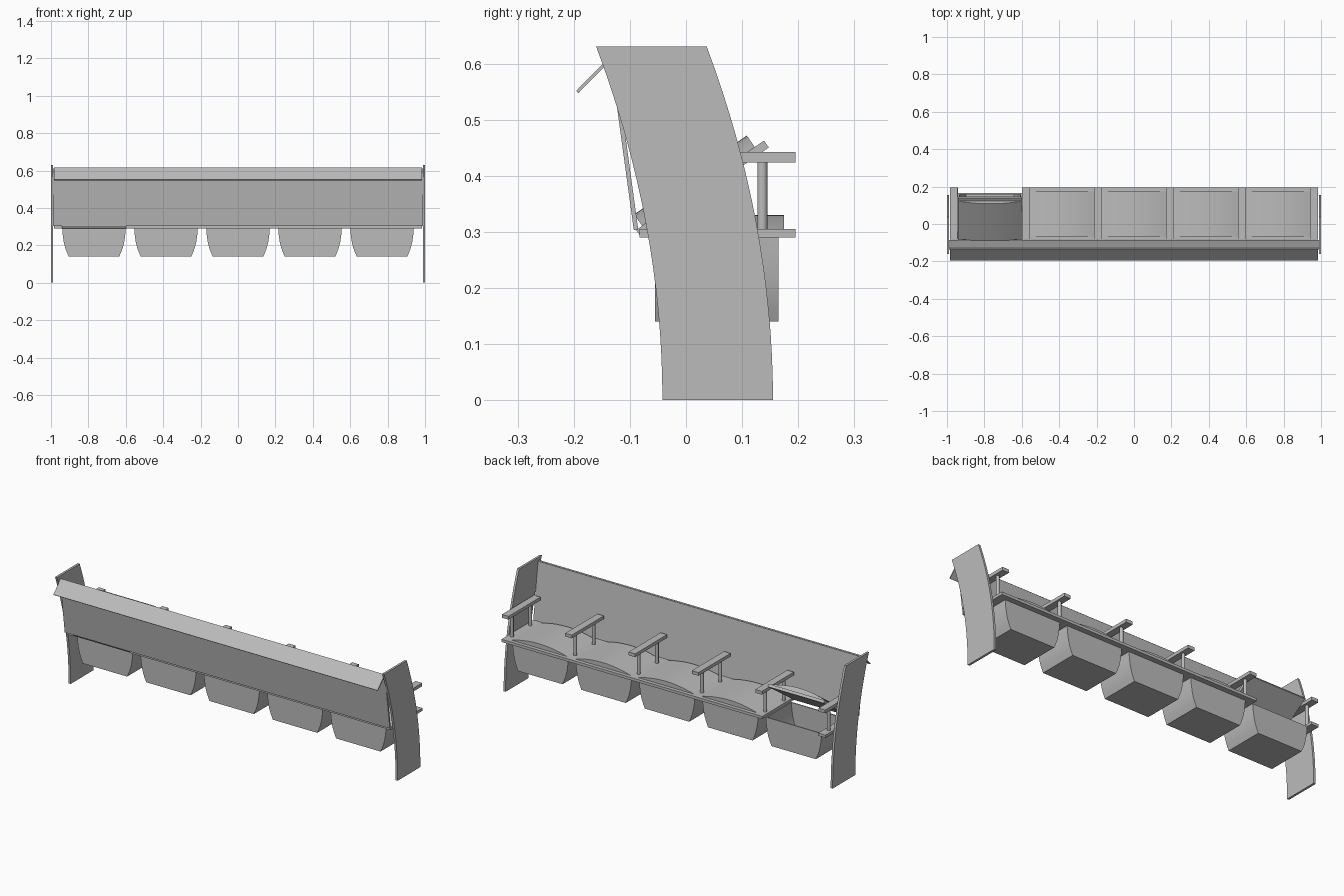
import bpy, bmesh, math
from mathutils import Matrix, Vector

if "Cube" in bpy.data.objects:
    bpy.data.objects.remove(bpy.data.objects["Cube"], do_unlink=True)

grey = bpy.data.materials.new("plain grey")
grey.use_nodes = True
COLOUR = (0.5, 0.5, 0.5, 1)
grey.diffuse_color = COLOUR
grey.node_tree.nodes["Principled BSDF"].inputs["Base Color"].default_value = COLOUR


def finish(name, bm, smooth=False):
    bmesh.ops.recalc_face_normals(bm, faces=bm.faces)
    mesh = bpy.data.meshes.new(name)
    bm.to_mesh(mesh)
    bm.free()
    ob = bpy.data.objects.new(name, mesh)
    bpy.context.collection.objects.link(ob)
    mesh.materials.append(grey)
    if smooth:
        bpy.ops.object.select_all(action='DESELECT')
        ob.select_set(True)
        bpy.context.view_layer.objects.active = ob
        bpy.ops.object.shade_smooth_by_angle(angle=math.radians(30))
    return ob


def prism(name, outline, axis, start, end, smooth=False):
    """Extrude a 2D outline along x (outline in y,z) or along y (outline in x,z)."""
    bm = bmesh.new()
    place = (lambda a, b: (start, a, b)) if axis == 'x' else (lambda a, b: (a, start, b))
    face = bm.faces.new([bm.verts.new(place(a, b)) for a, b in outline])
    ext = bmesh.ops.extrude_face_region(bm, geom=[face])
    d = end - start
    shift = Vector((d, 0, 0)) if axis == 'x' else Vector((0, d, 0))
    bmesh.ops.translate(bm, vec=shift, verts=[v for v in ext["geom"] if isinstance(v, bmesh.types.BMVert)])
    return finish(name, bm, smooth)


def box(name, x0, x1, y0, y1, z0, z1):
    return prism(name, [(y0, z0), (y1, z0), (y1, z1), (y0, z1)], 'x', x0, x1)


# main dimensions
PITCH = 0.385
LID_HALF = 0.17
FRONT, BACK = -0.083, 0.195
SEAT_LOW, SEAT_TOP = 0.29, 0.305
HEIGHT = 0.63

# curved end panels
levels = [HEIGHT * i / 16 for i in range(17)]
lean = lambda z: -0.118 * (z / HEIGHT) ** 2
outline = [(-0.042 + lean(z), z) for z in levels] + [(0.155 + lean(z), z) for z in reversed(levels)]
for side, label in ((1, "left"), (-1, "right")):
    prism(label + "_end_panel", outline, 'x', side * 0.988, side * 1.0, True)

# leaning backboard and the sloping visor above it
prism("backboard", [(-0.093, 0.303), (-0.085, 0.303), (-0.127, 0.61), (-0.135, 0.61)], 'x', -0.988, 0.988)
prism("visor", [(-0.196, 0.551), (-0.192, 0.547), (-0.129, 0.611), (-0.133, 0.615)], 'x', -0.985, 0.985)


# open-topped bin with curved sides
def bin_under_seat(name, cx):
    side = [(0.135, 0.14), (0.146, 0.165), (0.155, 0.19), (0.162, 0.22), (0.167, 0.255), (0.17, SEAT_LOW)]
    wall = 0.006
    outer = [(cx - w, z) for w, z in reversed(side)] + [(cx + w, z) for w, z in side]
    inner = [(cx + w - wall, max(z, 0.14 + wall)) for w, z in reversed(side)]
    inner += [(cx - w + wall, max(z, 0.14 + wall)) for w, z in side]
    y0, y1 = -0.055, 0.165
    prism(name + "_shell", outer + inner, 'y', y0, y1, True)
    for label, a, b in (("front", y0, y0 + wall), ("back", y1 - wall, y1)):
        prism(name + "_" + label + "_wall", outer, 'y', a, b, True)


# seat lid: flat board with a shallow arched pad on top
def lid(name, cx, angle):
    steps = 16
    arch = [(cx + LID_HALF * math.cos(math.pi * i / steps),
             SEAT_TOP + 0.025 * math.sin(math.pi * i / steps) ** 2) for i in range(steps + 1)]
    parts = [box(name + "_board", cx - LID_HALF, cx + LID_HALF, FRONT, BACK, SEAT_LOW, SEAT_TOP),
             prism(name + "_pad", arch, 'y', -0.07, 0.175, True)]
    hinge = Vector((0, FRONT, SEAT_LOW + 0.005))
    turn = Matrix.Translation(hinge) @ Matrix.Rotation(angle, 4, 'X') @ Matrix.Translation(-hinge)
    for p in parts:
        p.data.transform(turn)


for i in range(5):
    cx = (i - 2) * PITCH
    bin_under_seat("bin_%d" % (i + 1), cx)
    lid("lid_%d" % (i + 1), cx, math.radians(35) if i == 0 else 0)

# fixed seat strips carrying the armrests on two round posts
for i in range(6):
    cx = (i - 2.5) * PITCH
    n = str(i + 1)
    half = PITCH / 2 - LID_HALF
    edge = 0.988
    box("seat_strip_" + n, max(cx - half, -edge), min(cx + half, edge), FRONT, BACK, SEAT_LOW, SEAT_TOP)
    box("armrest_" + n, cx - 0.02, cx + 0.02, FRONT, BACK, 0.424, 0.442)
    for label, y in (("front", -0.023), ("back", 0.136)):
        bm = bmesh.new()
        bmesh.ops.create_cone(bm, cap_ends=True, segments=20, radius1=0.009, radius2=0.009, depth=0.124,
                              matrix=Matrix.Translation((cx, y, 0.364)))
        finish("armrest_%s_%s_post" % (n, label), bm, True)
